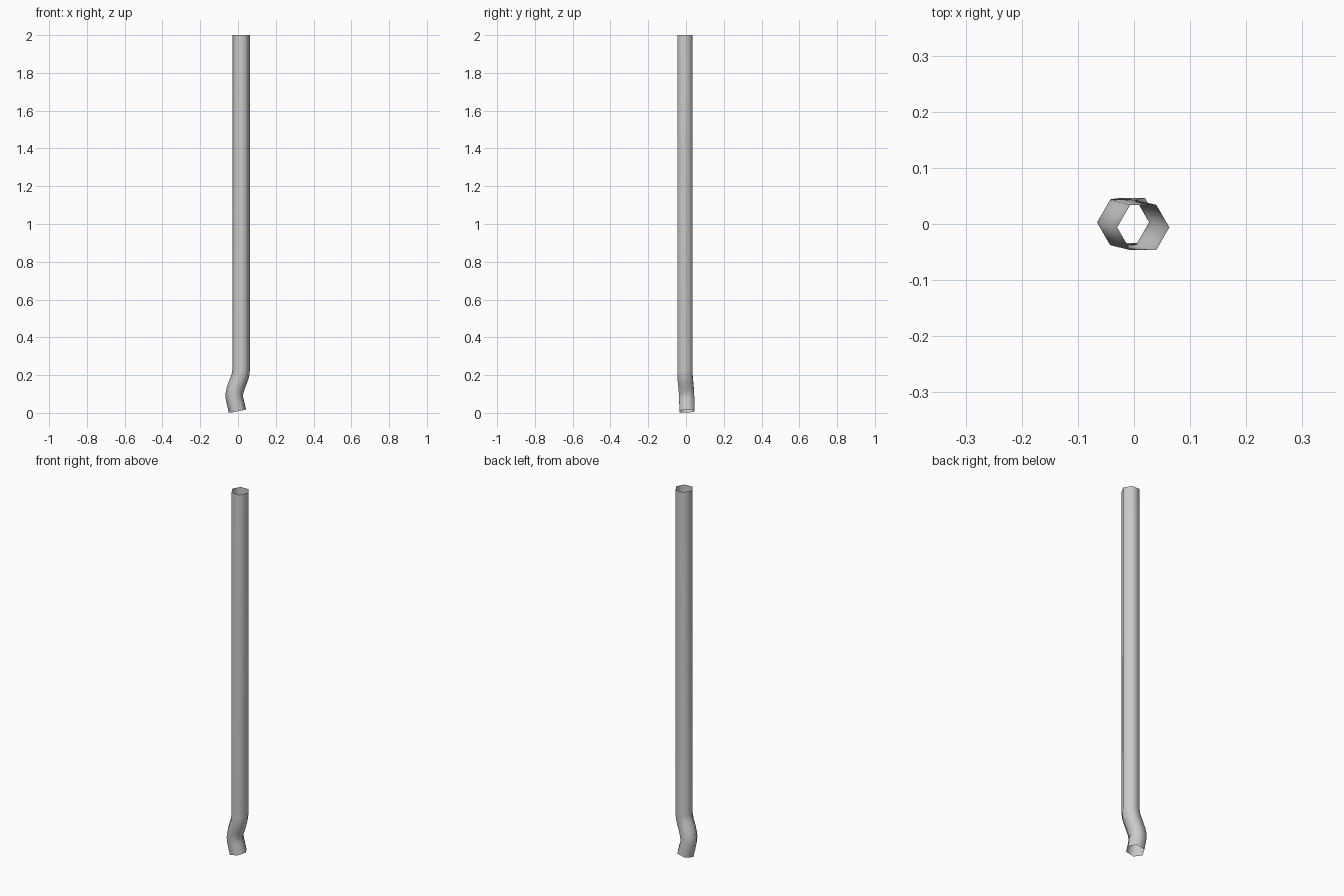
import bpy, bmesh, math
from mathutils import Vector
from mathutils.geometry import interpolate_bezier

if "Cube" in bpy.data.objects:
    bpy.data.objects.remove(bpy.data.objects["Cube"])

R, SIDES = 0.0465, 6

# Centre line: kinked foot, then a straight vertical run
foot = Vector((-0.003, 0.006, 0.0095))
kink = Vector((-0.0195, 0.003, 0.098))
neck = Vector((0.0165, -0.006, 0.225))
top = Vector((0.0165, -0.006, 2.0))
path = interpolate_bezier(foot, foot + Vector((-0.006, -0.001, 0.032)),
                          kink + Vector((-0.002, 0.001, -0.025)), kink, 5)
path += interpolate_bezier(kink, kink + Vector((0.003, -0.002, 0.04)),
                           neck + Vector((0, 0, -0.04)), neck, 6)[1:]
path.append(top)

# Open hexagonal tube swept along the centre line
bm = bmesh.new()
rings = []
last = len(path) - 1
for i, p in enumerate(path):
    into = (p - path[i - 1]).normalized() if i else Vector((-0.17, -0.05, 1)).normalized()
    out = (path[i + 1] - p).normalized() if i < last else into
    t = Vector((0, 0, 1)) if i >= last - 1 else (into + out).normalized()
    side = Vector((0, 1, 0)).cross(t).normalized()
    depth = t.cross(side)
    ring = []
    for k in range(SIDES):
        a = 2 * math.pi * k / SIDES
        ring.append(bm.verts.new(p + R * (math.cos(a) * side + math.sin(a) * depth)))
    rings.append(ring)
for lo, hi in zip(rings, rings[1:]):
    for k in range(SIDES):
        n = (k + 1) % SIDES
        bm.faces.new((lo[k], lo[n], hi[n], hi[k])).smooth = True

mesh = bpy.data.meshes.new("bent_pipe")
bm.to_mesh(mesh)
bm.free()
pipe = bpy.data.objects.new("bent_pipe", mesh)
bpy.context.collection.objects.link(pipe)
